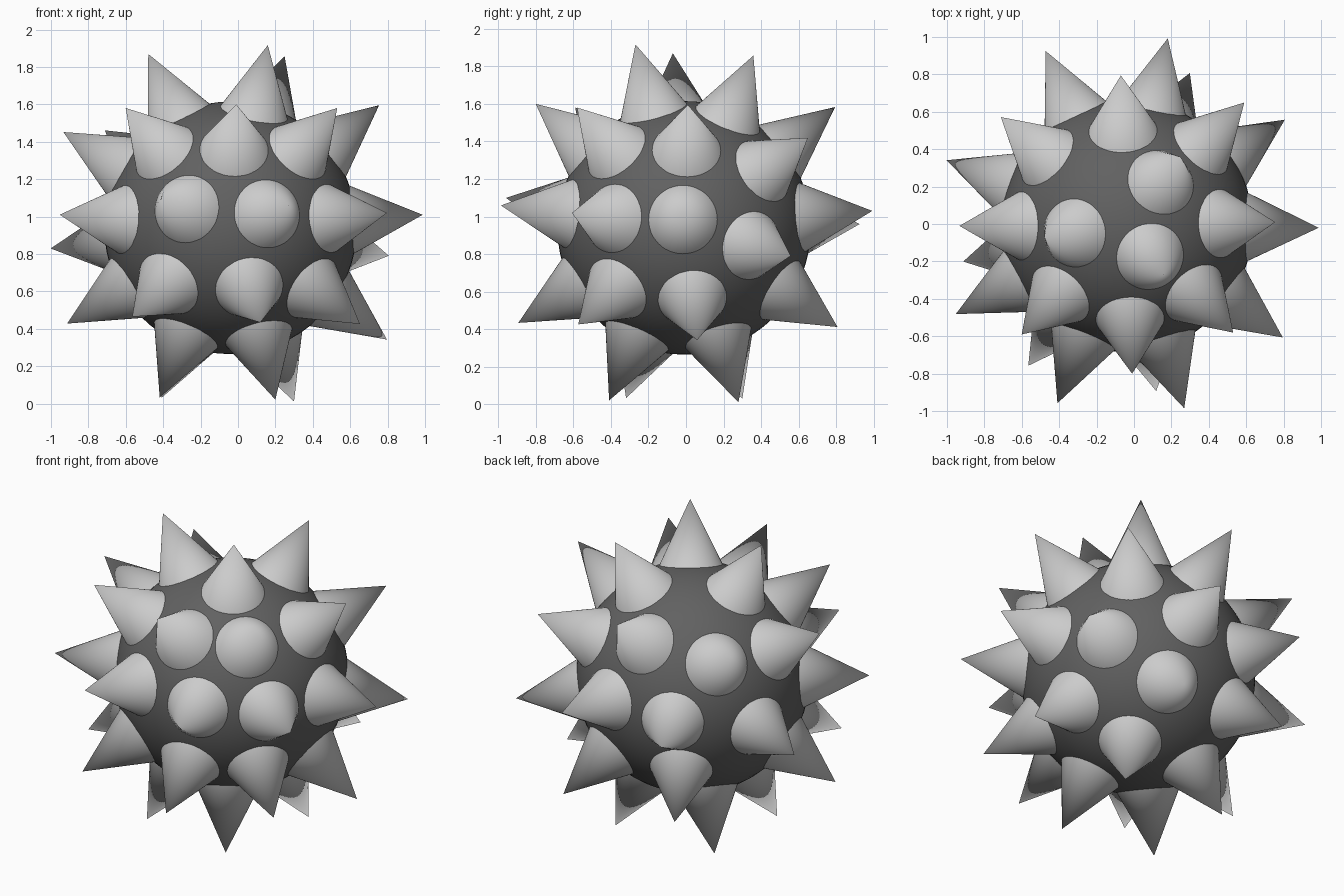
import bpy
import math
from mathutils import Vector

CENTRE = Vector((-0.04, -0.01, 0.94))
BODY_RADIUS = 0.675
TIP_RADIUS = 1.03
ROOT_RADIUS = 0.55      # distance from the centre at which each spike starts
SPIKE_WIDTH = 0.23      # spike radius at its root, hidden inside the body

# Spike tip directions, grouped by the part of the ball they grow from
TIP_DIRECTIONS = {
    "crown": [(0.20, -0.26, 0.98), (-0.44, -0.06, 0.93), (0.29, 0.37, 0.92)],
    "upper": [
        (-0.56, -0.58, 0.64), (0.03, -0.79, 0.66), (0.57, -0.57, 0.64),
        (0.80, 0.02, 0.66), (0.63, 0.66, 0.48), (-0.03, 0.80, 0.64),
        (-0.67, 0.58, 0.52), (-0.89, 0.0, 0.51),
    ],
    "middle": [
        (-0.91, -0.47, 0.07), (-0.37, -0.95, 0.16), (0.31, -0.98, 0.12),
        (0.84, -0.60, 0.08), (1.03, -0.01, 0.07), (0.85, 0.57, -0.15),
        (0.22, 1.0, 0.09), (-0.43, 0.93, 0.02), (-0.96, 0.35, -0.11),
    ],
    "lower": [
        (-0.87, -0.19, -0.51), (-0.52, -0.74, -0.47), (0.16, -0.89, -0.51),
        (0.70, -0.57, -0.52), (0.84, 0.07, -0.60), (0.34, 0.82, -0.53),
        (-0.42, 0.78, -0.51),
    ],
    "bottom": [
        (-0.38, -0.31, -0.91), (0.24, -0.40, -0.92),
        (0.34, 0.29, -0.93), (-0.37, 0.31, -0.91),
    ],
}


def make_material(name, colour):
    material = bpy.data.materials.new(name)
    material.use_nodes = True
    material.diffuse_color = colour
    shader = next(n for n in material.node_tree.nodes if n.type == "BSDF_PRINCIPLED")
    shader.inputs["Base Color"].default_value = colour
    return material


def finish(name, material):
    """Name, colour and smooth the object that was just added."""
    part = bpy.context.object
    part.name = name
    part.data.name = name
    part.data.materials.append(material)
    bpy.ops.object.shade_smooth_by_angle(angle=math.radians(40))
    return part


def add_spike(name, direction, material):
    """Cone pointing straight out of the ball along the given direction."""
    axis = Vector(direction).normalized()
    bpy.ops.mesh.primitive_cone_add(
        vertices=48,
        radius1=SPIKE_WIDTH,
        radius2=0,
        depth=TIP_RADIUS - ROOT_RADIUS,
        location=CENTRE + axis * (TIP_RADIUS + ROOT_RADIUS) / 2,
        rotation=axis.to_track_quat("Z", "Y").to_euler(),
    )
    return finish(name, material)


default_cube = bpy.data.objects.get("Cube")
if default_cube:
    bpy.data.objects.remove(default_cube, do_unlink=True)

dark_grey = make_material("dark grey", (0.12, 0.12, 0.12, 1))
light_grey = make_material("light grey", (0.6, 0.6, 0.6, 1))

# Round body
bpy.ops.mesh.primitive_uv_sphere_add(
    segments=64, ring_count=32, radius=BODY_RADIUS, location=CENTRE
)
finish("body", dark_grey)

# Spikes all over the body
for zone, directions in TIP_DIRECTIONS.items():
    for number, direction in enumerate(directions, start=1):
        add_spike(f"{zone}_spike_{number}", direction, light_grey)
